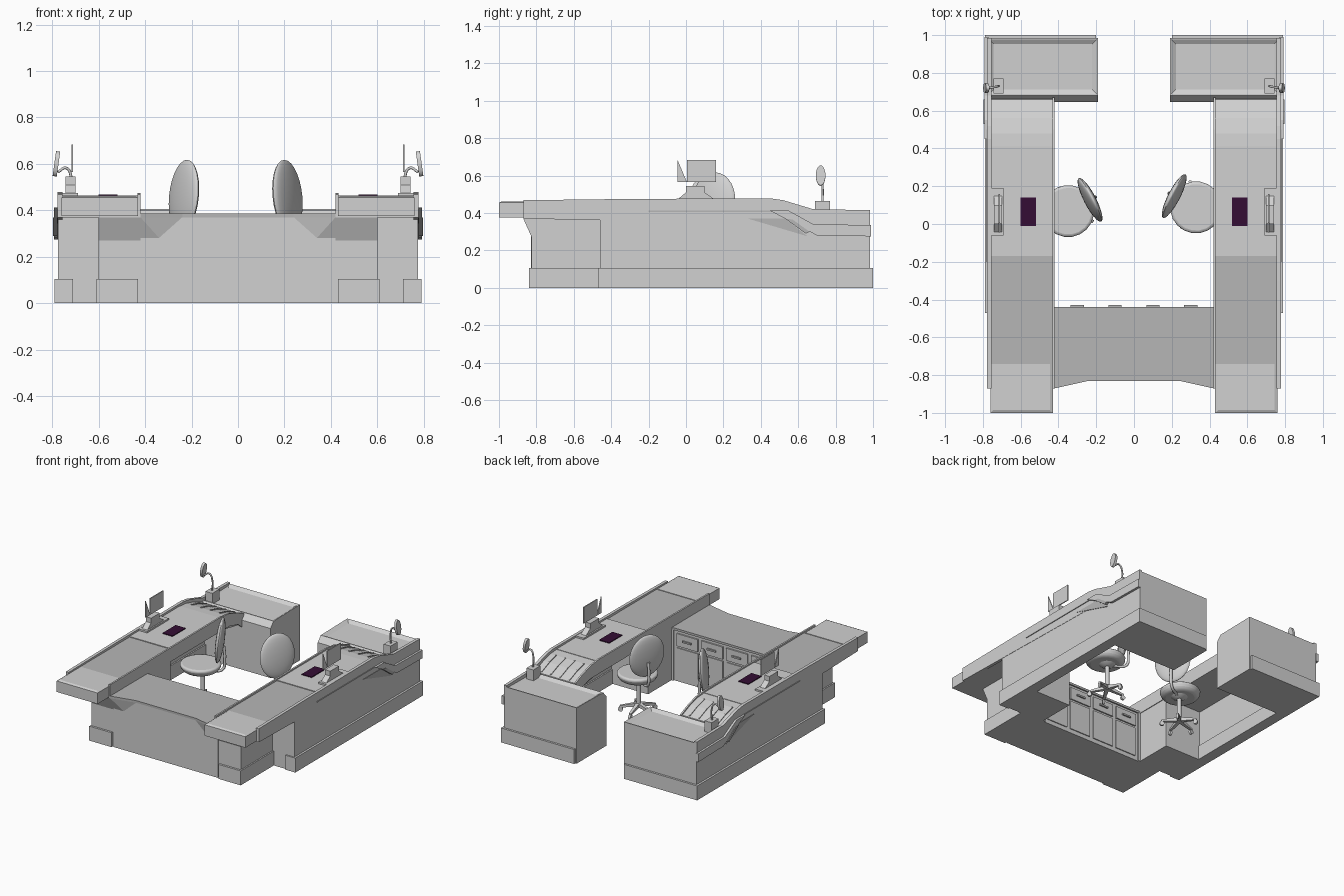
import bpy, bmesh, math
from mathutils import Matrix, Vector

if "Cube" in bpy.data.objects:
    bpy.data.objects.remove(bpy.data.objects["Cube"])


def material(name, rgb):
    m = bpy.data.materials.new(name)
    m.use_nodes = True
    m.diffuse_color = (*rgb, 1)
    m.node_tree.nodes["Principled BSDF"].inputs["Base Color"].default_value = (*rgb, 1)
    return m


LIGHT = material("light grey", (0.64, 0.64, 0.64))
DARK = material("mid grey", (0.47, 0.47, 0.47))
PURPLE = material("dark purple", (0.035, 0.004, 0.035))


def finish(name, bm, mat, matrix=None, smooth=False):
    if matrix:
        bm.transform(matrix)
    bmesh.ops.recalc_face_normals(bm, faces=bm.faces)
    me = bpy.data.meshes.new(name)
    bm.to_mesh(me)
    bm.free()
    me.materials.append(mat)
    ob = bpy.data.objects.new(name, me)
    bpy.context.collection.objects.link(ob)
    if smooth:
        bpy.ops.object.select_all(action="DESELECT")
        ob.select_set(True)
        bpy.context.view_layer.objects.active = ob
        bpy.ops.object.shade_smooth_by_angle(angle=math.radians(40))
    return ob


def prism(name, outline, axis, a, b, mat=LIGHT, matrix=None):
    """Extrude a 2D outline between a and b along x (outline y,z) or z (outline x,y)."""
    bm = bmesh.new()
    place = (lambda p: (a, *p)) if axis == "x" else (lambda p: (*p, a))
    face = bm.faces.new([bm.verts.new(place(p)) for p in outline])
    ext = bmesh.ops.extrude_face_region(bm, geom=[face])
    step = Vector((b - a, 0, 0)) if axis == "x" else Vector((0, 0, b - a))
    bmesh.ops.translate(bm, vec=step, verts=[g for g in ext["geom"] if isinstance(g, bmesh.types.BMVert)])
    return finish(name, bm, mat, matrix)


def box(name, x, y, z, mat=LIGHT, matrix=None):
    return prism(name, [(x[0], y[0]), (x[1], y[0]), (x[1], y[1]), (x[0], y[1])], "z", *z, mat, matrix)


def hull(name, points, mat=LIGHT, matrix=None):
    bm = bmesh.new()
    bmesh.ops.convex_hull(bm, input=[bm.verts.new(p) for p in points])
    return finish(name, bm, mat, matrix)


def ball(name, center, radii, matrix, tilt=0):
    bm = bmesh.new()
    bmesh.ops.create_uvsphere(bm, u_segments=24, v_segments=14, radius=1)
    local = Matrix.Translation(center) @ Matrix.Rotation(tilt, 4, "Y") @ Matrix.Diagonal((*radii, 1))
    return finish(name, bm, LIGHT, matrix @ local, True)


def disc(name, center, r1, r2, depth, matrix, rot=None):
    bm = bmesh.new()
    bmesh.ops.create_cone(bm, cap_ends=True, segments=20, radius1=r1, radius2=r2, depth=depth)
    return finish(name, bm, LIGHT, matrix @ Matrix.Translation(center) @ (rot or Matrix()), True)


def tube(name, points, radius, matrix):
    cu = bpy.data.curves.new(name, "CURVE")
    cu.dimensions = "3D"
    cu.bevel_depth = radius
    cu.bevel_resolution = 2
    cu.use_fill_caps = True
    sp = cu.splines.new("BEZIER")
    sp.bezier_points.add(len(points) - 1)
    for bp, p in zip(sp.bezier_points, points):
        bp.co = matrix @ Vector(p)
        bp.handle_left_type = bp.handle_right_type = "AUTO"
    cu.materials.append(LIGHT)
    ob = bpy.data.objects.new(name, cu)
    bpy.context.collection.objects.link(ob)


# Centre desk with its drawers
box("desk_body", (-.42, .42), (-.83, -.45), (0, .37))
edge = [(-.42, -.87), (-.24, -.83), (.24, -.83), (.42, -.87), (.42, -.44), (-.42, -.44)]
prism("desk_top", edge, "z", .37, .386, DARK)
for i in range(4):
    x = -.3 + i * .2
    box("drawer_front", (x - .085, x + .085), (-.452, -.44), (.26, .35))
    box("drawer_handle", (x - .035, x + .035), (-.442, -.43), (.3, .312), DARK)
    box("cabinet_door", (x - .085, x + .085), (-.452, -.443), (.03, .245))

# Mirrored counters
for side, s in (("left", 1), ("right", -1)):
    M = Matrix.Diagonal((s, 1, 1, 1))

    def n(part):
        return f"{side}_{part}"

    # Pedestals, outer wall and plinths
    box(n("front_pedestal"), (.41, .6), (-.825, -.44), (0, .375), LIGHT, M)
    box(n("pedestal"), (.425, .775), (-.46, -.17), (0, .375), LIGHT, M)
    box(n("outer_wall"), (.72, .775), (-.18, .66), (0, .375), LIGHT, M)
    box(n("front_plinth"), (.43, .61), (-.84, -.44), (0, .105), LIGHT, M)
    box(n("outer_plinth"), (.71, .79), (-.47, 1), (0, .105), LIGHT, M)
    box(n("rear_plinth"), (.2, .79), (.94, 1), (0, .105), LIGHT, M)
    hull(n("front_flare"), [(.24, -.83, .37), (.42, -.87, .37), (.6, -.87, .37), (.33, -.825, .27),
                            (.6, -.825, .27), (.6, -.8, .37)], LIGHT, M)

    # Worktop pieces
    box(n("worktop"), (.43, .757), (-.87, .41), (.37, .452), LIGHT, M)
    hull(n("end_pad"), [(x, y, z) for x in (.43, .76) for y in (-1, -.74) for z in (.375, .455)]
         + [(x, y, .462) for x in (.445, .745) for y in (-.985, -.74)], LIGHT, M)
    box(n("middle_panel"), (.43, .757), (-.74, -.17), (.45, .458), DARK, M)
    box(n("monitor_panel"), (.43, .757), (-.17, .41), (.45, .463), LIGHT, M)
    slope = [(.41, .46), (.48, .455), (.56, .435), (.66, .395), (.68, .32), (.41, .37)]
    prism(n("sloped_worktop"), slope, "x", .43, .757, LIGHT, M)
    for i in range(4):
        x = .48 + i * .075
        hull(n("slope_rib"), [(x + d, y, z) for d in (0, .008)
                              for y, z in ((.48, .45), (.48, .461), (.56, .441), (.65, .404), (.65, .39))], LIGHT, M)
    rail = [(-.87, .37), (-.87, .468), (-.3, .475), (.45, .478), (.52, .468), (.68, .42), (.985, .415), (.985, .33)]
    prism(n("outer_rail"), rail, "x", .755, .777, LIGHT, M)
    lip = [(-.87, .37), (-.87, .468), (.4, .474), (.5, .462), (.6, .43), (.67, .4), (.67, .29), (.6, .345), (.5, .37)]
    prism(n("inner_rail"), lip, "x", .42, .432, LIGHT, M)

    # Raised trim on the outside
    box(n("side_strip"), (.77, .782), (-.2, .5), (.405, .412), DARK, M)
    prism(n("side_fin"), [(.45, .412), (.55, .412), (.68, .34), (.99, .335), (.99, .275), (.7, .28)],
          "x", .77, .792, LIGHT, M)
    prism(n("side_triangle"), [(.33, .37), (.53, .37), (.65, .275)], "x", .77, .78, DARK, M)
    prism(n("side_notch"), [(.53, .37), (.57, .365), (.66, .3), (.64, .29)], "x", .77, .796, DARK, M)

    # Rear cabinet with a sunken top
    bm = bmesh.new()
    pts = [(x, y, z) for x in (.19, .775) for y, z in ((.645, 0), (.645, .36), (.68, .4), (.985, .405), (.985, 0))]
    bmesh.ops.convex_hull(bm, input=[bm.verts.new(p) for p in pts])
    bmesh.ops.dissolve_limit(bm, angle_limit=.02, verts=bm.verts, edges=bm.edges)
    bm.normal_update()
    top = max(bm.faces, key=lambda f: f.normal.z * f.calc_area())
    bmesh.ops.inset_region(bm, faces=[top], thickness=.01)
    bmesh.ops.inset_region(bm, faces=[top], thickness=.035, depth=-.015)
    finish(n("rear_cabinet"), bm, LIGHT, M)

    # Monitor and keyboard
    box(n("keyboard"), (.52, .6), (-.01, .14), (.462, .469), PURPLE, M)
    stand = [(-.06, .46), (.17, .46), (.1, .51), (.1, .545), (0, .545), (0, .51)]
    prism(n("monitor_stand"), stand, "x", .7, .742, LIGHT, M)
    box(n("monitor_foot"), (.69, .76), (-.06, .19), (.46, .475), LIGHT, M)
    prism(n("screen"), [(.005, .565), (.16, .565), (.16, .683), (.005, .683)], "x", .71, .717, LIGHT, M)
    prism(n("screen_corner"), [(-.045, .565), (.005, .565), (-.045, .683)], "x", .71, .717, LIGHT, M)

    # Small lamp
    box(n("lamp_box"), (.69, .745), (.69, .77), (.385, .465), LIGHT, M)
    tube(n("lamp_neck"), [(.72, .73, .46), (.718, .73, .54), (.74, .725, .582), (.775, .72, .565)], .006, M)
    disc(n("lamp_head"), (.782, .72, .6), .027, .027, .018, M,
         Matrix.Rotation(math.radians(82), 4, "Y") @ Matrix.Diagonal((2, .95, 1, 1)))

    # Swivel chair, local +x points to the backrest
    spot = Vector((.315, .095, 0)) if s > 0 else Vector((-.335, .075, 0))
    turn = math.atan2(.46, -.89 * s)
    C = Matrix.Translation(spot) @ Matrix.Rotation(turn, 4, "Z")
    seat = disc(n("chair_seat"), (-.015, 0, .265), .12, .145, .055, C)
    bevel = seat.modifiers.new("round", "BEVEL")
    bevel.width, bevel.segments = .022, 3
    ball(n("chair_back"), (.115, 0, .46), (.028, .13, .158), C, .1)
    tube(n("back_support"), [(.04, 0, .235), (.13, 0, .25), (.145, 0, .33), (.14, 0, .42)], .01, C)
    disc(n("chair_post"), (0, 0, .14), .016, .014, .2, C)
    disc(n("seat_mount"), (0, 0, .23), .03, .06, .02, C)
    for k in range(5):
        L = C @ Matrix.Rotation(k * math.tau / 5 + .3, 4, "Z")
        hull(n("chair_leg"), [(0, y, z) for y in (-.014, .014) for z in (.045, .075)]
             + [(.125, y, z) for y in (-.008, .008) for z in (.03, .042)], LIGHT, L)
        disc(n("caster"), (.12, 0, .016), .016, .016, .016, L, Matrix.Rotation(math.pi / 2, 4, "X"))
